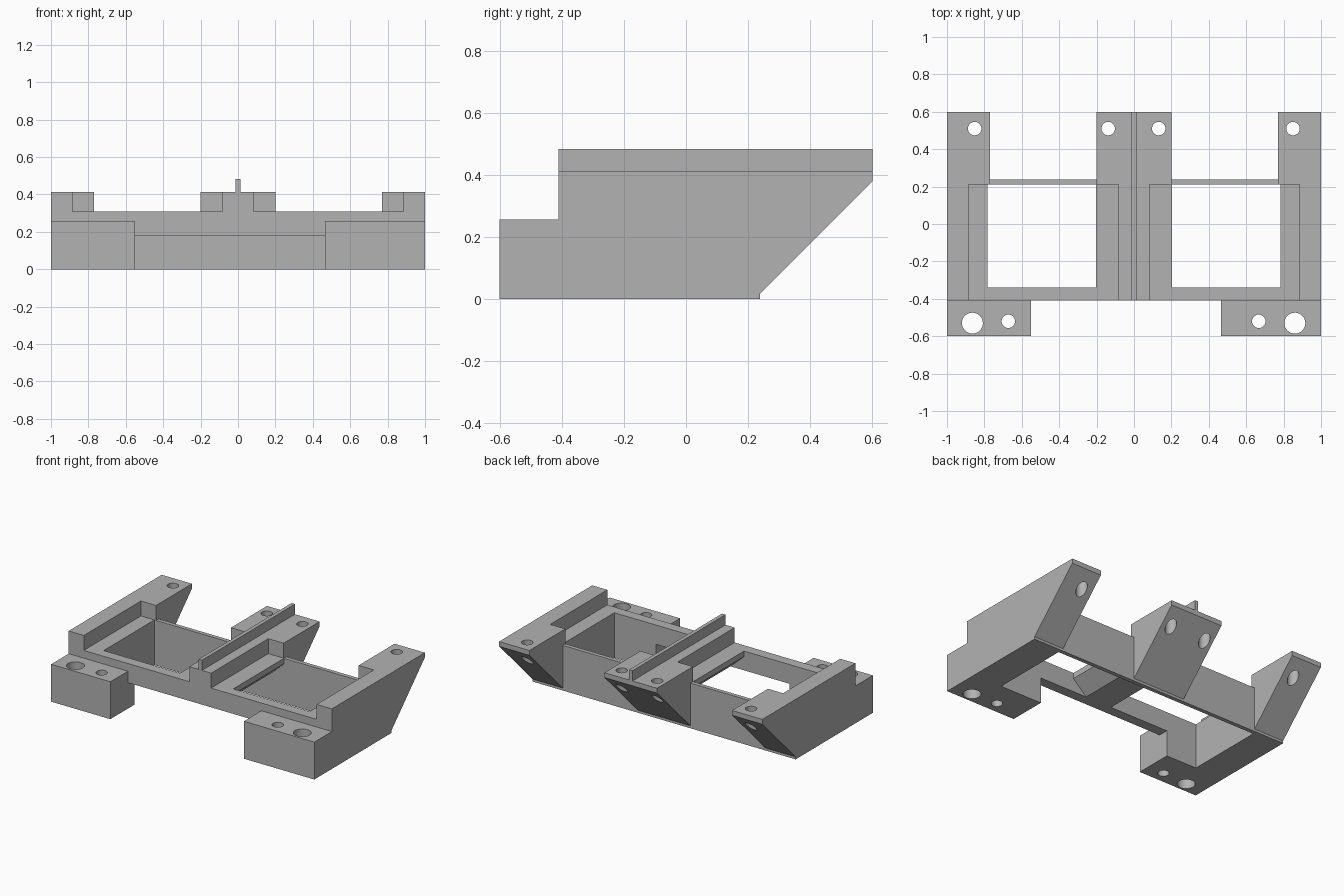
import bpy, bmesh, math
from mathutils import Vector

cube = bpy.data.objects.get("Cube")
if cube:
    bpy.data.objects.remove(cube, do_unlink=True)

grey = bpy.data.materials.new("plain_grey")
grey.use_nodes = True
COLOUR = (0.45, 0.45, 0.45, 1)
grey.diffuse_color = COLOUR
grey.node_tree.nodes["Principled BSDF"].inputs["Base Color"].default_value = COLOUR


def finish(name, bm):
    bmesh.ops.recalc_face_normals(bm, faces=bm.faces)
    me = bpy.data.meshes.new(name)
    bm.to_mesh(me)
    bm.free()
    me.materials.append(grey)
    ob = bpy.data.objects.new(name, me)
    bpy.context.collection.objects.link(ob)
    return ob


def prism(name, points, step):
    """Closed outline pushed along step."""
    bm = bmesh.new()
    face = bm.faces.new([bm.verts.new(p) for p in points])
    out = bmesh.ops.extrude_face_region(bm, geom=[face])
    moved = [v for v in out["geom"] if isinstance(v, bmesh.types.BMVert)]
    bmesh.ops.translate(bm, verts=moved, vec=Vector(step))
    return finish(name, bm)


def box(name, x, y, z):
    pts = [(x[0], y[0], z[0]), (x[1], y[0], z[0]), (x[1], y[1], z[0]), (x[0], y[1], z[0])]
    return prism(name, pts, (0, 0, z[1] - z[0]))


def cut(target, cutter):
    mod = target.modifiers.new("cut", 'BOOLEAN')
    mod.operation = 'DIFFERENCE'
    mod.solver = 'EXACT'
    mod.object = cutter
    bpy.context.view_layer.objects.active = target
    bpy.ops.object.modifier_apply(modifier=mod.name)
    bpy.data.objects.remove(cutter, do_unlink=True)


def mirrored(lo, hi):
    return [(-hi, -lo), (lo, hi)]


FRONT, BAR_BACK, WALL_IN, WALL_OUT = -0.41, -0.34, 0.21, 0.238
LEDGE, TOP = 0.31, 0.413
ALL_Z = (-0.2, 0.8)

# Main frame: side profile with stepped feet and sloping rear
profile = [(-0.6, 0), (WALL_OUT, 0), (WALL_OUT, 0.017), (0.6, 0.38),
           (0.6, TOP), (FRONT, TOP), (FRONT, 0.257), (-0.6, 0.257)]
frame = prism("frame", [(-1, y, z) for y, z in profile], (2, 0, 0))

# Gap between the feet, and clearance under the front bar
cut(frame, box("foot_gap", (-0.55, 0.465), (-0.8, FRONT), ALL_Z))
cut(frame, box("bar_clearance", (-0.55, 0.465), (-0.7, BAR_BACK), (-0.2, 0.178)))

# Pockets either side of the centre rail
for span in mirrored(0.2, 0.77):
    cut(frame, box("rear_gap", span, (WALL_OUT, 0.8), ALL_Z))
    cut(frame, box("wall_top", span, (0.1, 0.5), (LEDGE, 0.8)))
for span in mirrored(0.083, 0.885):
    cut(frame, box("ledge", span, (-0.7, WALL_IN), (LEDGE, 0.8)))
for span in mirrored(0.202, 0.783):
    cut(frame, box("window", span, (BAR_BACK, WALL_IN), ALL_Z))

# Tapered underside of the centre rail
under = [(-0.25, -0.2), (-0.25, 0.315), (-0.1, 0.178), (0.1, 0.178), (0.25, 0.315), (0.25, -0.2)]
cut(frame, prism("underside", [(x, BAR_BACK, z) for x, z in under],
                 (0, WALL_IN - BAR_BACK, 0)))

# Screw holes: x, y, radius
holes = [(x, 0.51, 0.036) for x in (-0.852, -0.138, 0.132, 0.85)]
holes += [(-0.672, -0.52, 0.036), (0.667, -0.52, 0.036),
          (-0.864, -0.53, 0.056), (0.86, -0.53, 0.056)]
SIDES = 32
for x, y, r in holes:
    ring = [(x + r * math.cos(math.tau * i / SIDES), y + r * math.sin(math.tau * i / SIDES), -0.2)
            for i in range(SIDES)]
    cut(frame, prism("hole", ring, (0, 0, 1)))

# Thin fin along the centre rail
fin = box("centre_fin", (-0.013, 0.013), (FRONT, 0.6), (TOP - 0.003, 0.483))

for ob in (frame, fin):
    bpy.ops.object.select_all(action='DESELECT')
    ob.select_set(True)
    bpy.context.view_layer.objects.active = ob
    bpy.ops.object.shade_smooth_by_angle(angle=math.radians(30))
